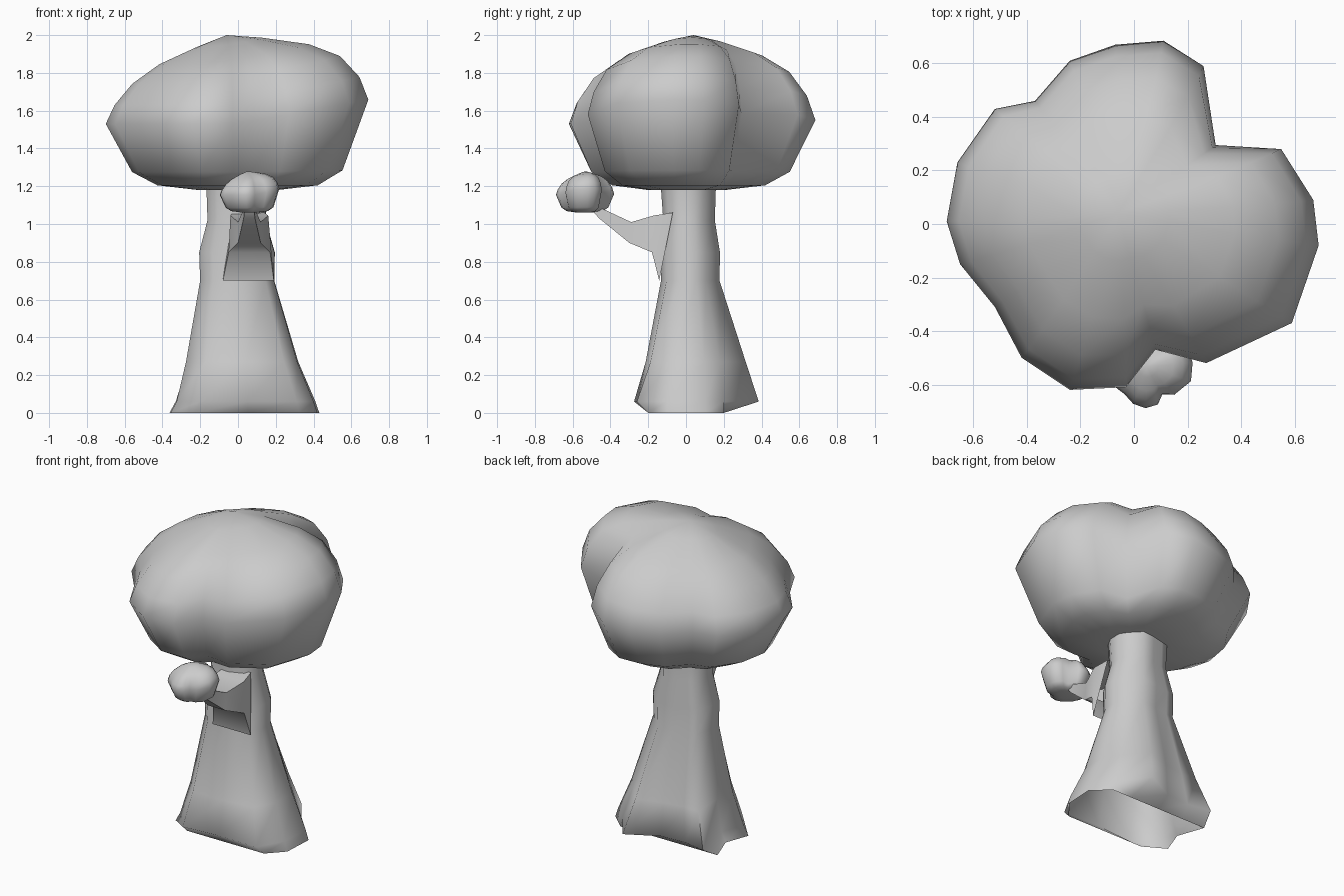
import bpy, bmesh, math
from mathutils import Vector

if "Cube" in bpy.data.objects:
    bpy.data.objects.remove(bpy.data.objects["Cube"])


def loft(name, rings, cap_start=False, cap_end=False, angle=50):
    """Skin a list of equal-length closed rings; a one-point ring is an apex."""
    bm = bmesh.new()
    rows = [[bm.verts.new(p) for p in ring] for ring in rings]
    for a, b in zip(rows, rows[1:]):
        n = len(a)
        for i in range(n):
            j = (i + 1) % n
            if len(b) == 1:
                bm.faces.new((a[i], a[j], b[0]))
            else:
                bm.faces.new((a[i], a[j], b[j], b[i]))
    if cap_start:
        bm.faces.new(rows[0][::-1])
    if cap_end:
        bm.faces.new(rows[-1])
    bmesh.ops.recalc_face_normals(bm, faces=bm.faces)
    mesh = bpy.data.meshes.new(name)
    bm.to_mesh(mesh)
    bm.free()
    ob = bpy.data.objects.new(name, mesh)
    bpy.context.collection.objects.link(ob)
    bpy.ops.object.select_all(action='DESELECT')
    ob.select_set(True)
    bpy.context.view_layer.objects.active = ob
    bpy.ops.object.shade_smooth_by_angle(angle=math.radians(angle))
    return ob


# Lobed foliage outline seen from above, and its (scale, height) profile
OUTLINE = [(.69, -.08), (.67, .09), (.55, .28), (.305, .295), (.26, .59),
           (.11, .685), (-.07, .67), (-.24, .61), (-.37, .46), (-.52, .43),
           (-.66, .23), (-.70, .01), (-.65, -.15), (-.52, -.31), (-.42, -.50),
           (-.24, -.62), (-.03, -.61), (.08, -.47), (.27, -.52), (.59, -.37)]
PROFILE = [(.33, 1.18), (.64, 1.205), (.82, 1.275), (1, 1.53), (.94, 1.66),
           (.81, 1.79), (.60, 1.88), (.27, 1.955)]


def foliage(name):
    rings = []
    for s, z in PROFILE:
        ring = []
        for x, y in OUTLINE:
            p = Vector((x, y))
            p = s * (s * p + (1 - s) * p.normalized() * .61)
            # shift to the off-centre peak, raise the right lobe, lower the left
            k = max(0, (z - 1.53) / .47)
            rise = min(1, max(0, (z - 1.25) / .28))
            lift = .13 * max(0, p.x) / .7 * rise
            lift += .06 * min(0, p.x) / .7 * min(1, 2 * k)
            lift += .02 * min(0, p.y) / .6 * min(1, 2 * k)
            ring.append((p.x - .06 * k * (1 - s), p.y + .04 * k * (1 - s),
                         min(z + lift, 1.99)))
        rings.append(ring)
    rings.append([(-.06, .04, 2.0)])
    return loft(name, rings, cap_start=True, angle=88)


foliage("canopy")

# Small foliage ball: reduced copy on the branch tip
ball = foliage("branch_foliage")
SX, SZ = .228, .265
ball.scale = (SX, SX, SZ)
ball.rotation_euler.z = math.radians(14)
ball.location = (.062, -.538, 1.17 - 1.59 * SZ)

# Trunk: root outline blending up into a narrow fluted column, open below
ROOTS = [(.41, .10), (.31, .20), (.18, .385), (-.02, .28), (-.18, .27),
         (-.33, .30), (-.275, .03), (-.325, -.12), (-.20, -.275), (.05, -.255),
         (.31, -.26), (.40, -.10)]
# height, root weight, half width x, half width y, centre x, centre y
LEVELS = [(.06, 1, .3, .3, 0, 0), (.27, .58, .21, .20, -.01, .04),
          (.70, .22, .155, .115, -.02, .015), (.85, .2, .166, .125, -.02, .015),
          (1.02, .17, .115, .105, -.02, .01), (1.25, .17, .125, .12, -.02, .005)]
trunk = [[(x * (1.1 if x < 0 else 1.05), max(-.2, min(.2, y)), 0)
          for x, y in ROOTS]]
for z, w, rx, ry, cx, cy in LEVELS:
    ring = []
    for x, y in ROOTS:
        a = math.atan2(y, x)
        ring.append((w * x + (1 - w) * (cx + rx * math.cos(a)),
                     w * y + (1 - w) * (cy + ry * math.sin(a)), z))
    trunk.append(ring)
loft("trunk", trunk, angle=88)

# Branch: tapering box sections (x min, x max, top inset, bottom y, z, top y, z)
SECTIONS = [(-.08, .19, .05, -.142, .70, -.07, 1.06),
            (-.05, .17, .01, -.18, .85, -.17, 1.045),
            (0, .12, 0, -.30, .90, -.29, 1.01),
            (.03, .09, 0, -.46, 1.03, -.44, 1.08),
            (.04, .08, 0, -.54, 1.12, -.53, 1.16)]
loft("branch", [[(x0, by, bz), (x1, by, bz), (x1 - d, ty, tz), (x0 + d, ty, tz)]
                for x0, x1, d, by, bz, ty, tz in SECTIONS],
     cap_end=True, angle=60)
